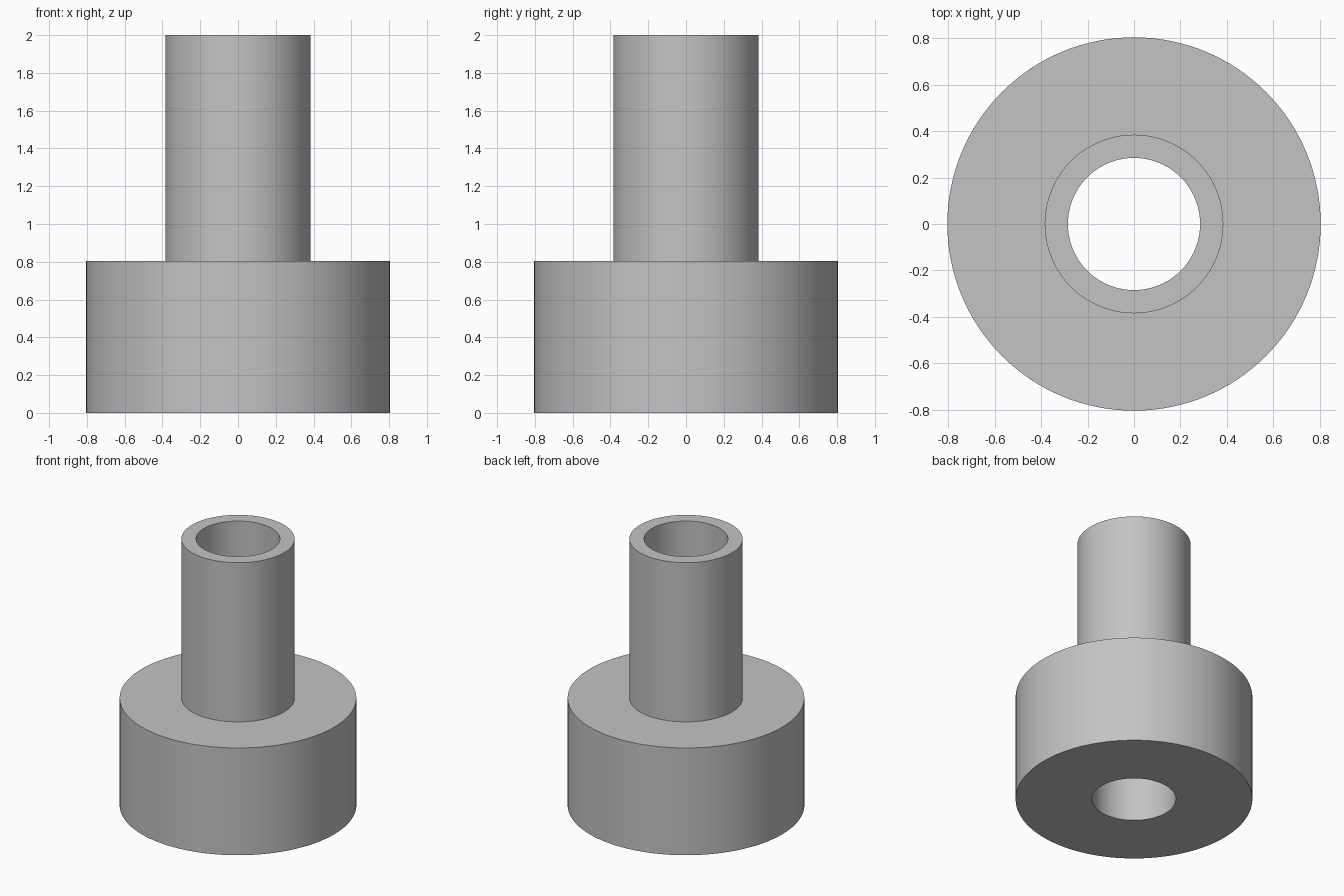
import bpy
import bmesh
from math import cos, sin, tau

cube = bpy.data.objects.get("Cube")
if cube:
    bpy.data.objects.remove(cube, do_unlink=True)

SEGMENTS = 128
HEIGHT, STEP = 2.0, 0.805
BASE_R, TUBE_R, BORE_R = 0.805, 0.385, 0.285

# Plain grey material
grey = bpy.data.materials.new("plain grey")
grey.use_nodes = True
colour = (0.55, 0.55, 0.55, 1.0)
grey.diffuse_color = colour
grey.node_tree.nodes["Principled BSDF"].inputs["Base Color"].default_value = colour


def lathe(name, profile, material):
    """Revolve a closed (radius, height) profile around z."""
    bm = bmesh.new()
    rings = [[bm.verts.new((r * cos(tau * i / SEGMENTS), r * sin(tau * i / SEGMENTS), z))
              for i in range(SEGMENTS)] for r, z in profile]
    for k, lower in enumerate(rings):
        upper = rings[(k + 1) % len(rings)]
        for i in range(SEGMENTS):
            j = (i + 1) % SEGMENTS
            bm.faces.new((lower[i], lower[j], upper[j], upper[i]))
    bmesh.ops.recalc_face_normals(bm, faces=bm.faces)
    mesh = bpy.data.meshes.new(name)
    bm.to_mesh(mesh)
    bm.free()
    mesh.materials.append(material)
    obj = bpy.data.objects.new(name, mesh)
    bpy.context.collection.objects.link(obj)
    return obj


# Stepped bushing: wide base, narrow tube, bore right through
bushing = lathe("stepped_bushing", [
    (BORE_R, 0), (BASE_R, 0), (BASE_R, STEP),
    (TUBE_R, STEP), (TUBE_R, HEIGHT), (BORE_R, HEIGHT),
], grey)

bpy.ops.object.select_all(action="DESELECT")
bushing.select_set(True)
bpy.context.view_layer.objects.active = bushing
bpy.ops.object.shade_smooth_by_angle()
